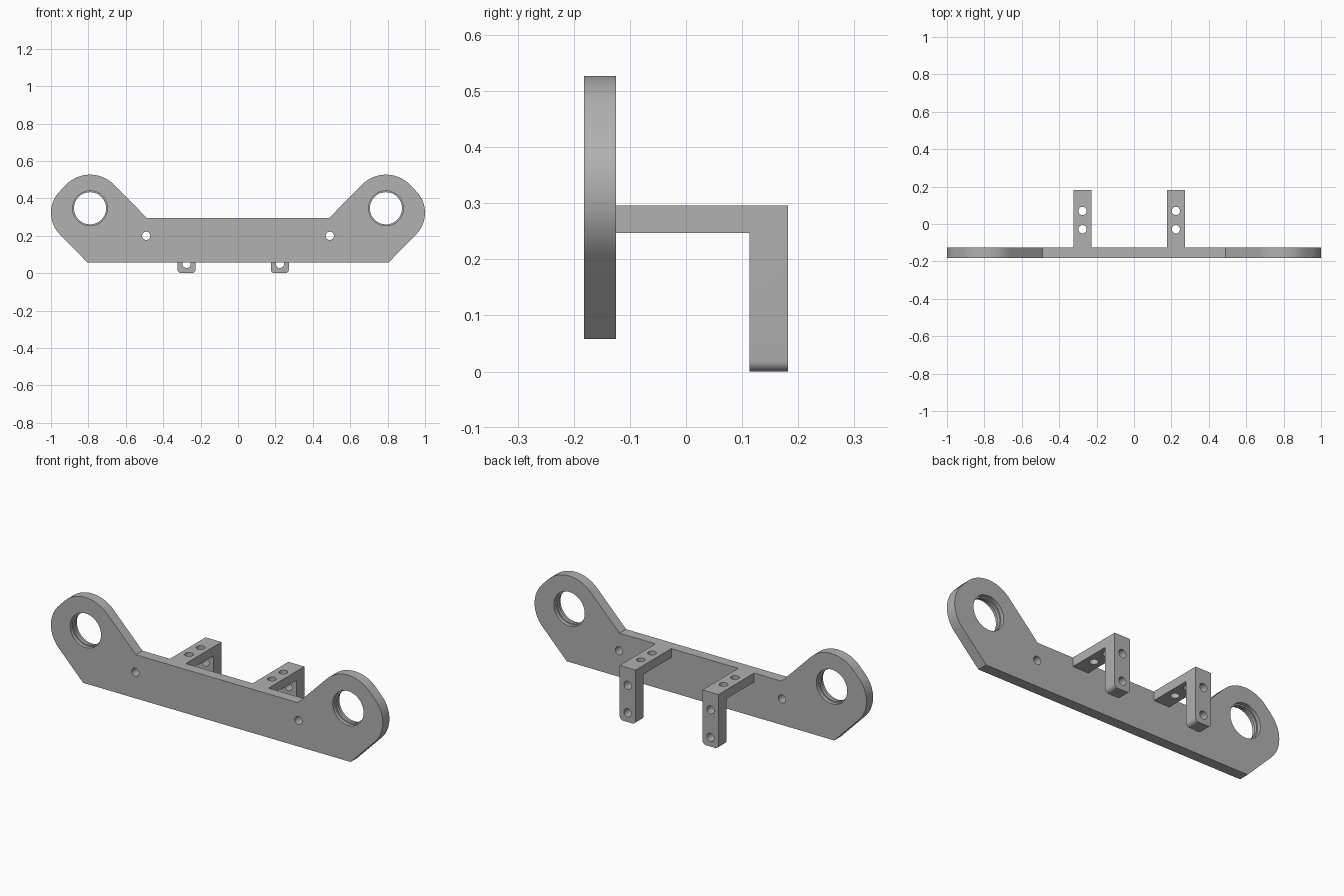
import bpy, bmesh
from math import radians, sin, cos
from mathutils import Vector

cube = bpy.data.objects.get("Cube")
if cube:
    bpy.data.objects.remove(cube)

steel = bpy.data.materials.new("grey metal")
steel.use_nodes = True
GREY = (0.44, 0.44, 0.44, 1)
steel.diffuse_color = GREY
steel.node_tree.nodes["Principled BSDF"].inputs["Base Color"].default_value = GREY

FRONT, PLATE_BACK, REAR = -0.182, -0.125, 0.182
TOP, BASE = 0.296, 0.058
LUG_X, LUG_Z, LUG_R = 0.791, 0.347, 0.18


def prism(name, points, offset):
    """Extrude a closed 3D outline along an offset vector."""
    bm = bmesh.new()
    face = bm.faces.new([bm.verts.new(p) for p in points])
    ext = bmesh.ops.extrude_face_region(bm, geom=[face])
    verts = [g for g in ext["geom"] if isinstance(g, bmesh.types.BMVert)]
    bmesh.ops.translate(bm, verts=verts, vec=offset)
    bmesh.ops.recalc_face_normals(bm, faces=bm.faces)
    mesh = bpy.data.meshes.new(name)
    bm.to_mesh(mesh)
    bm.free()
    obj = bpy.data.objects.new(name, mesh)
    bpy.context.collection.objects.link(obj)
    mesh.materials.append(steel)
    return obj


def activate(obj):
    bpy.ops.object.select_all(action="DESELECT")
    obj.select_set(True)
    bpy.context.view_layer.objects.active = obj


def drill(obj, centre, radius, depth, axis):
    """Cut a round hole along the y or z axis."""
    rot = (radians(90), 0, 0) if axis == "y" else (0, 0, 0)
    bpy.ops.mesh.primitive_cylinder_add(vertices=48, radius=radius, depth=depth,
                                        location=centre, rotation=rot)
    cutter = bpy.context.object
    cutter.hide_render = True
    cutter.data.materials.append(steel)
    activate(obj)
    mod = obj.modifiers.new("hole", "BOOLEAN")
    mod.operation, mod.solver, mod.object = "DIFFERENCE", "EXACT", cutter
    bpy.ops.object.modifier_apply(modifier=mod.name)
    bpy.data.objects.remove(cutter)


def arc(cx, cz, r, start, end, steps=16):
    angles = [radians(start + (end - start) * i / steps) for i in range(steps + 1)]
    return [(cx + r * cos(a), cz + r * sin(a)) for a in angles]


# Front plate: half outline with a rounded lug, mirrored
half = [(0.806, BASE)]
half += arc(0.836, 0.323, 0.164, -45, 45)
half += arc(LUG_X, LUG_Z, LUG_R, 45, 135)
half += [(0.488, TOP)]
outline = half + [(-x, z) for x, z in reversed(half)]
plate = prism("front_plate", [(x, FRONT, z) for x, z in outline],
              Vector((0, PLATE_BACK - FRONT, 0)))
mid = (FRONT + PLATE_BACK) / 2
for side in (-1, 1):
    # Large bore with a thin lip between two shallow counterbores
    drill(plate, (side * LUG_X, mid, LUG_Z), 0.086, 0.2, "y")
    for y in (FRONT, PLATE_BACK):
        drill(plate, (side * LUG_X, y, LUG_Z), 0.093, 0.04, "y")
    drill(plate, (side * 0.491, mid, 0.2), 0.022, 0.2, "y")

# Two L-shaped brackets behind the plate
WIDTH, LEG, ARM = 0.096, 0.113, 0.247
profile = [(PLATE_BACK, TOP), (REAR, TOP), (REAR, 0), (LEG, 0), (LEG, ARM), (PLATE_BACK, ARM)]
brackets = []
for name, cx in (("right_bracket", -0.275), ("left_bracket", 0.224)):
    bracket = prism(name, [(cx - WIDTH / 2, y, z) for y, z in profile], Vector((WIDTH, 0, 0)))
    # Round the lower corners of the leg
    bm = bmesh.new()
    bm.from_mesh(bracket.data)
    corners = [e for e in bm.edges
               if all(v.co.z < 0.001 for v in e.verts)
               and abs(e.verts[0].co.x - e.verts[1].co.x) < 0.001]
    bmesh.ops.bevel(bm, geom=corners, offset=0.02, segments=6, profile=0.5, affect="EDGES")
    bm.to_mesh(bracket.data)
    bm.free()
    for y in (-0.028, 0.07):
        drill(bracket, (cx, y, (TOP + ARM) / 2), 0.022, 0.1, "z")
    for z in (0.05, 0.2):
        drill(bracket, (cx, (LEG + REAR) / 2, z), 0.022, 0.1, "y")
    brackets.append(bracket)

for obj in [plate] + brackets:
    activate(obj)
    bpy.ops.object.shade_smooth_by_angle(angle=radians(30))
